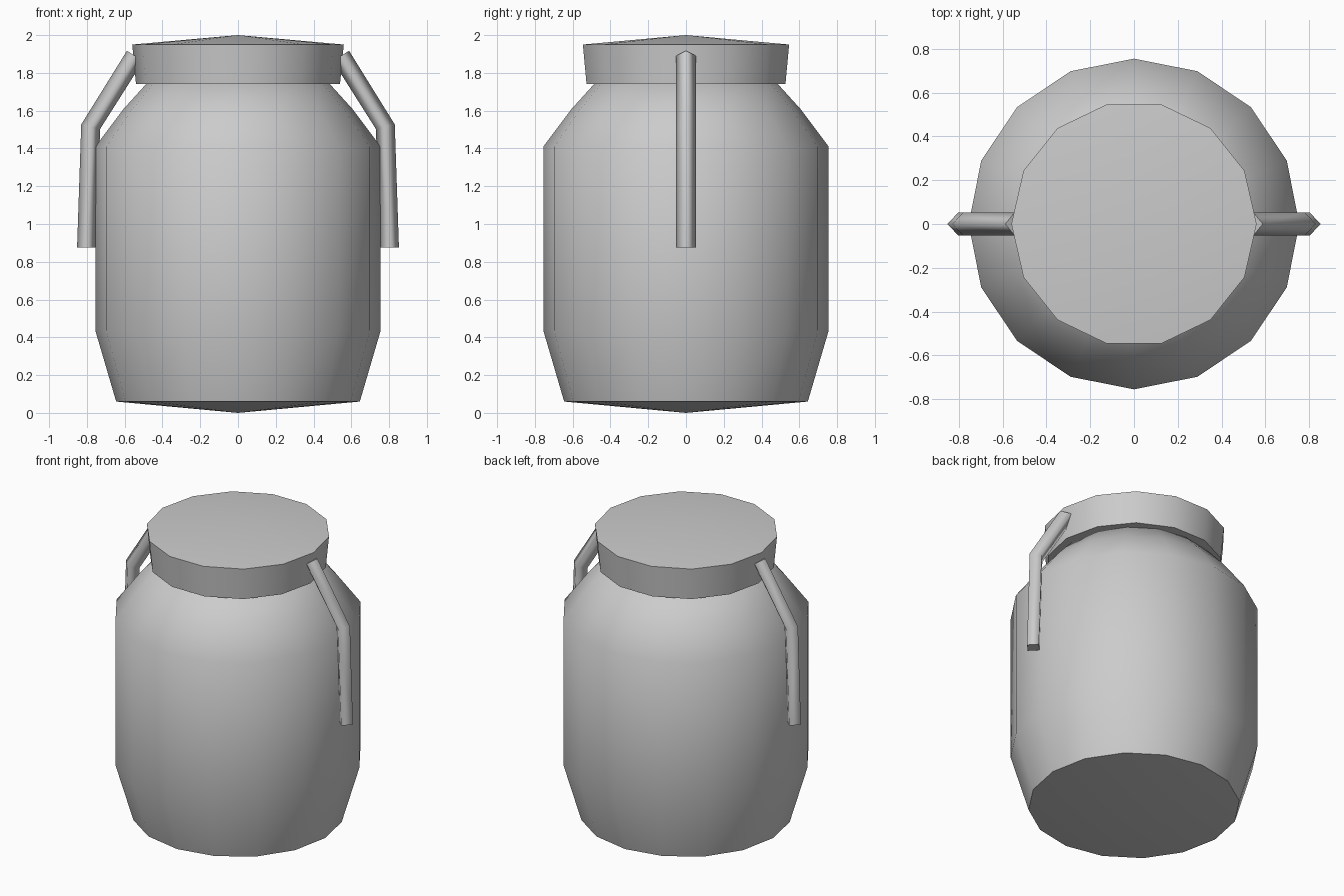
import bpy
import bmesh
import math

default = bpy.data.objects.get("Cube")
if default:
    bpy.data.objects.remove(default, do_unlink=True)

# Plain grey finish shared by every part
grey = bpy.data.materials.new("plain grey")
grey.use_nodes = True
tone = (0.6, 0.6, 0.6, 1)
grey.diffuse_color = tone
grey.node_tree.nodes["Principled BSDF"].inputs["Base Color"].default_value = tone


def finish(name, bm, limit):
    """Smooth the surface, keep steep edges sharp, and link the object."""
    bmesh.ops.recalc_face_normals(bm, faces=bm.faces)
    for face in bm.faces:
        face.smooth = True
    for edge in bm.edges:
        edge.smooth = edge.calc_face_angle(0) < math.radians(limit)
    mesh = bpy.data.meshes.new(name)
    bm.to_mesh(mesh)
    bm.free()
    mesh.materials.append(grey)
    obj = bpy.data.objects.new(name, mesh)
    bpy.context.collection.objects.link(obj)
    return obj


def bridge(bm, rings):
    """Join neighbouring rings of equal length with quads."""
    for low, high in zip(rings, rings[1:]):
        n = len(low)
        for i in range(n):
            j = (i + 1) % n
            bm.faces.new((low[i], low[j], high[j], high[i]))


def cap(bm, ring, tip):
    """Close a ring with a shallow cone."""
    point = bm.verts.new(tip)
    for i, v in enumerate(ring):
        bm.faces.new((v, ring[(i + 1) % len(ring)], point))


def lathe(name, profile, sides, bottom, top):
    bm = bmesh.new()
    rings = []
    for r, z in profile:
        angles = [math.tau * i / sides for i in range(sides)]
        rings.append([bm.verts.new((r * math.cos(a), r * math.sin(a), z)) for a in angles])
    bridge(bm, rings)
    cap(bm, rings[0], (0, 0, bottom))
    cap(bm, rings[-1], (0, 0, top))
    return finish(name, bm, 50)


# Jar body with pointed base and sloping shoulder
lathe("jar_body",
      [(0.645, 0.06), (0.755, 0.435), (0.755, 1.41), (0.605, 1.61), (0.46, 1.77)],
      16, 0, 1.77)

# Flared lid with a shallow conical top
lathe("lid", [(0.54, 1.74), (0.56, 1.95)], 14, 1.74, 2)


def handle(name, side):
    # Each station is a centre (x, z) and its mitred outward offset (x, z)
    stations = [((0.545, 1.89), (0.043, 0.027)),
                ((0.78, 1.515), (0.05, 0.012)),
                ((0.802, 0.875), (0.05, 0))]
    bm = bmesh.new()
    rings = []
    for (x, z), (ox, oz) in stations:
        ring = []
        for i in range(4):
            c, s = math.cos(math.tau * i / 4), math.sin(math.tau * i / 4)
            ring.append(bm.verts.new((side * (x + ox * c), 0.053 * s, z + oz * c)))
        rings.append(ring)
    bridge(bm, rings)
    ends = [bm.faces.new(rings[0]), bm.faces.new(rings[-1])]
    obj = finish(name, bm, 100)
    # Flat, crisp end faces
    for poly in list(obj.data.polygons)[-len(ends):]:
        poly.use_smooth = False


# Bent side handles
handle("left_handle", 1)
handle("right_handle", -1)
